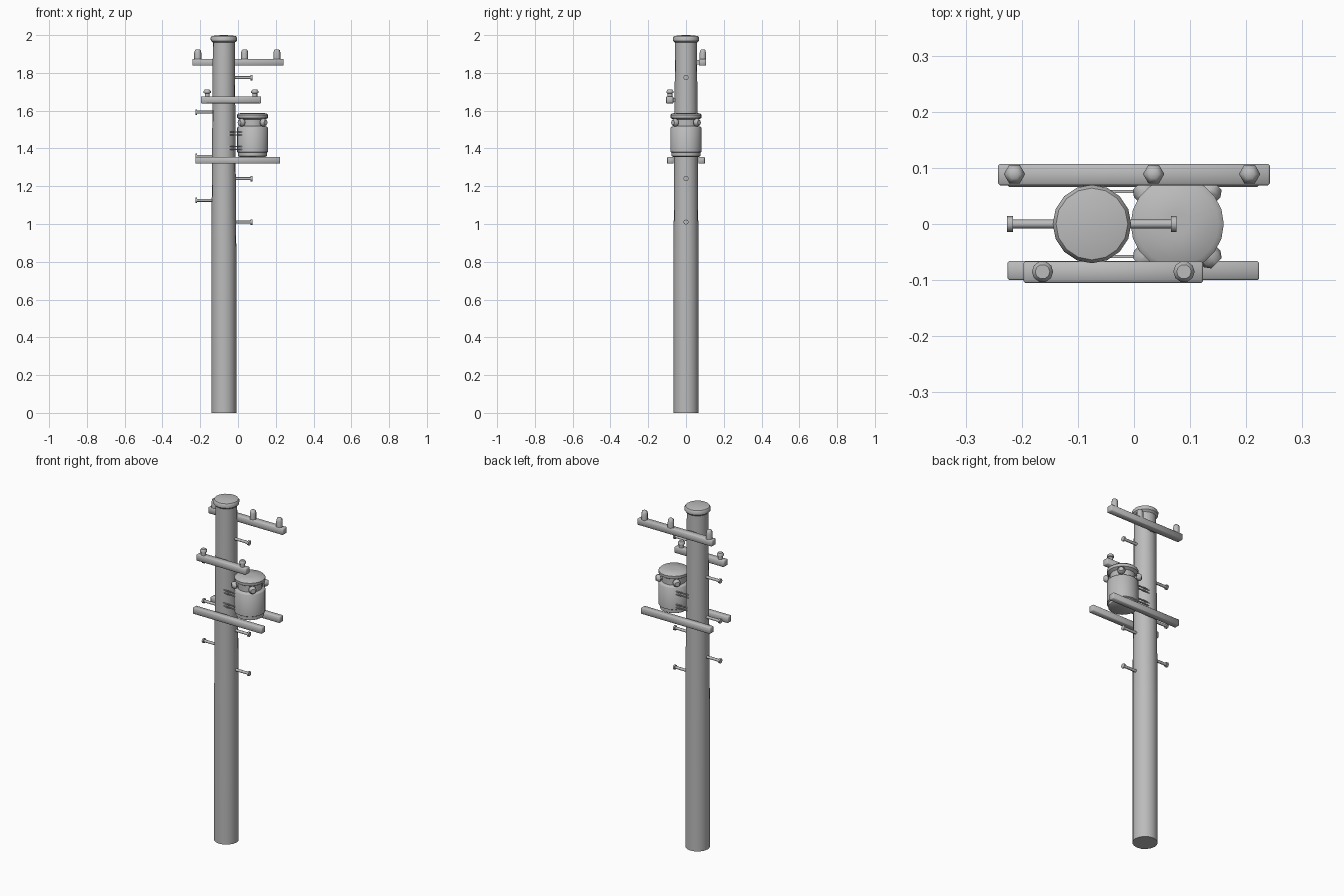
import bpy, bmesh, math
from mathutils import Vector

if "Cube" in bpy.data.objects:
    bpy.data.objects.remove(bpy.data.objects["Cube"])

grey = bpy.data.materials.new("weathered_grey")
grey.diffuse_color = (0.5, 0.5, 0.5, 1)
grey.use_nodes = True
grey.node_tree.nodes["Principled BSDF"].inputs["Base Color"].default_value = grey.diffuse_color
POLE_X, TANK_X = -0.075, 0.077


def finish(name, bm, angle=40):
    bmesh.ops.recalc_face_normals(bm, faces=bm.faces)
    me = bpy.data.meshes.new(name)
    bm.to_mesh(me)
    bm.free()
    ob = bpy.data.objects.new(name, me)
    bpy.context.collection.objects.link(ob)
    me.materials.append(grey)
    bpy.ops.object.select_all(action='DESELECT')
    ob.select_set(True)
    bpy.context.view_layer.objects.active = ob
    bpy.ops.object.shade_smooth_by_angle(angle=math.radians(angle))
    return ob


def lathe(name, profile, origin, axis=(0, 0, 1), sides=16, angle=40):
    """Closed turned solid from (radius, height) pairs along an axis."""
    bm = bmesh.new()
    rot = Vector(axis).to_track_quat('Z', 'Y')
    rings = []
    for r, h in profile:
        rings.append([bm.verts.new(rot @ Vector((r * math.cos(2 * math.pi * i / sides),
                                                 r * math.sin(2 * math.pi * i / sides), h))
                                   + Vector(origin)) for i in range(sides)])
    for a, b in zip(rings, rings[1:]):
        for i in range(sides):
            j = (i + 1) % sides
            bm.faces.new((a[i], a[j], b[j], b[i]))
    bm.faces.new(rings[0][::-1])
    bm.faces.new(rings[-1])
    return finish(name, bm, angle)


def box(name, x, y, z, bevel=0.0):
    bm = bmesh.new()
    bmesh.ops.create_cube(bm, size=1)
    for v in bm.verts:
        v.co = [(a + b) / 2 + c * (b - a) for c, (a, b) in zip(v.co, (x, y, z))]
    if bevel:
        bmesh.ops.bevel(bm, geom=bm.edges[:], offset=bevel, segments=1, affect='EDGES')
    return finish(name, bm, 50)


# Tapered pole and its rounded cap
lathe("pole", [(0.066, 0), (0.066, 0.86), (0.058, 1.97)], (POLE_X, 0, 0))
lathe("pole_cap", [(0.058, 1.96), (0.069, 1.97), (0.070, 1.985), (0.064, 1.994),
                   (0.045, 1.998), (0.01, 2.0)], (POLE_X, 0, 0))

# Crossarms
box("top_crossarm", (-0.242, 0.242), (0.069, 0.107), (1.838, 1.874), 0.003)
box("middle_crossarm", (-0.197, 0.123), (-0.105, -0.067), (1.639, 1.675), 0.003)
for s, side in ((-1, "front"), (1, "back")):
    box(side + "_lower_crossarm", (-0.225, 0.223), sorted((s * 0.066, s * 0.1)),
        (1.319, 1.355), 0.003)
    # Blocks tying the arms to the pole
box("top_arm_bolt", (-0.09, -0.06), (0.04, 0.075), (1.845, 1.867))
box("middle_arm_bolt", (-0.09, -0.06), (-0.075, -0.04), (1.646, 1.668))

# Insulators
for x in (-0.213, 0.035, 0.206):
    lathe("top_insulator", [(0.019, 0), (0.019, 0.034), (0.015, 0.047), (0.009, 0.052)],
          (x, 0.089, 1.873), sides=6, angle=65)
for x in (-0.163, 0.089):
    lathe("middle_insulator", [(0.013, 0), (0.013, 0.017), (0.019, 0.020), (0.019, 0.030),
                               (0.013, 0.037)], (x, -0.085, 1.674), sides=10)

# Climbing pegs with flat heads, alternating sides
for s, heights in ((1, (1.775, 1.24, 1.01)), (-1, (1.592, 1.358, 1.125))):
    for z in heights:
        lathe("climbing_peg", [(0.008, 0), (0.008, 0.141), (0.014, 0.141), (0.014, 0.151)],
              (POLE_X, 0, z), (s, 0, 0), sides=8, angle=50)

# Transformer tank with foot, neck and lid
lathe("transformer_tank", [(0.068, 1.355), (0.076, 1.360), (0.076, 1.378), (0.083, 1.382),
                           (0.083, 1.508), (0.078, 1.514), (0.066, 1.518), (0.066, 1.553),
                           (0.082, 1.562), (0.083, 1.578), (0.074, 1.586), (0.02, 1.588)],
      (TANK_X, 0, 0), sides=20)

# Knob bushings on the tank neck
for sx in (-1, 1):
    for sy in (-1, 1):
        lathe("bushing", [(0.011, 0.05), (0.011, 0.072), (0.021, 0.075), (0.021, 0.088),
                          (0.013, 0.099)], (TANK_X, 0, 1.537), (sx, sy, 0), sides=8)

# Thin straps holding the tank to the pole
for y in (-0.058, 0.058):
    for z in (1.488, 1.471, 1.411, 1.394):
        box("tank_strap", (-0.055, 0.035), (y - 0.003, y + 0.003), (z - 0.003, z + 0.003))
